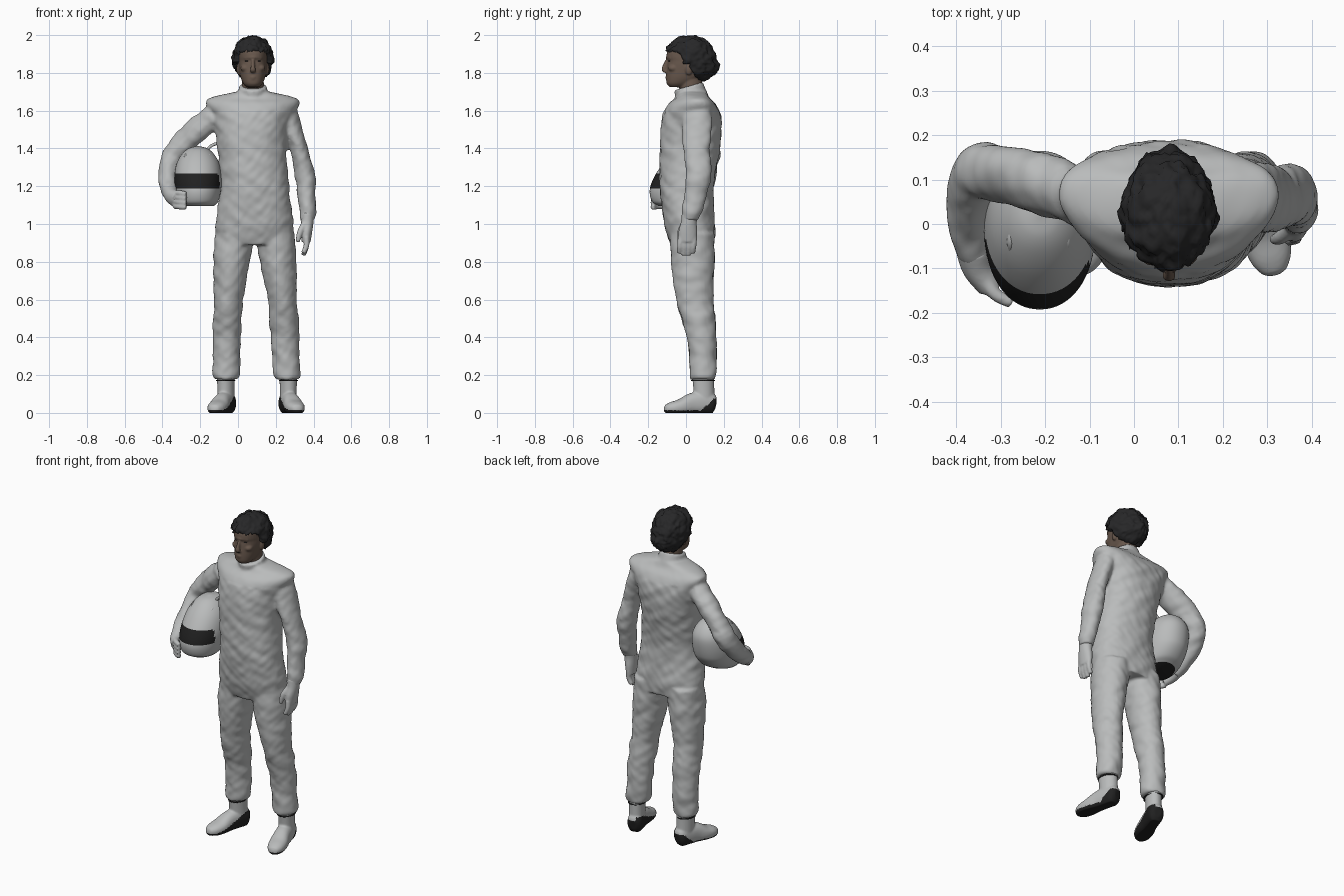
import bpy, bmesh, math
from mathutils import Vector, Matrix, noise


def material(name, r, g, b):
    m = bpy.data.materials.new(name)
    m.diffuse_color = (r, g, b, 1)
    return m


SUIT = material("suit_grey", 0.49, 0.5, 0.5)
DARK = material("sole_black", 0.015, 0.015, 0.015)
HAIR = material("hair_black", 0.02, 0.02, 0.021)
SKIN = material("skin_brown", 0.14, 0.098, 0.074)


def lerp_table(x, table):
    for (a, fa), (b, fb) in zip(table, table[1:]):
        if x <= b:
            return fa + (fb - fa) * max(0, (x - a) / (b - a))
    return table[-1][1]


def tube(bm, pts, flat=False, seg=32, power=2.0, steps=5, ref=(1, 0, 0)):
    """Smooth loft through (x, y, z, radius_u, radius_v) stations."""
    P = [Vector(p) for p in pts]
    P = [2 * P[0] - P[1]] + P + [2 * P[-1] - P[-2]]
    path = []
    for i in range(1, len(P) - 2):
        a, b, c, d = P[i - 1:i + 3]
        for k in range(steps):
            t = k / steps
            path.append(0.5 * (2 * b + (c - a) * t + (2 * a - 5 * b + 4 * c - d) * t * t
                               + (3 * b - a - 3 * c + d) * t ** 3))
    path.append(P[-2])
    rings = []
    for i, p in enumerate(path):
        q, r = path[max(i - 1, 0)], path[min(i + 1, len(path) - 1)]
        t = Vector((0, 0, 1)) if flat else (Vector(r[:3]) - Vector(q[:3])).normalized()
        u = Vector(ref)
        u = (u - t * u.dot(t)).normalized()
        v = t.cross(u)
        ring = []
        for k in range(seg):
            an = 2 * math.pi * k / seg
            c, s = math.cos(an), math.sin(an)
            c = math.copysign(abs(c) ** (2 / power), c)
            s = math.copysign(abs(s) ** (2 / power), s)
            ring.append(bm.verts.new(Vector(p[:3]) + u * c * max(p[3], 0.001) + v * s * max(p[4], 0.001)))
        rings.append(ring)
    for A, B in zip(rings, rings[1:]):
        for k in range(seg):
            bm.faces.new((A[k], A[(k + 1) % seg], B[(k + 1) % seg], B[k]))
    bm.faces.new(rings[0][::-1])
    bm.faces.new(rings[-1])


def ball(bm, centre, radii):
    bmesh.ops.create_uvsphere(bm, u_segments=24, v_segments=16, radius=1,
                              matrix=Matrix.Translation(centre) @ Matrix.Diagonal((*radii, 1)))


def finish(name, bm, mats, voxel=None, smooth=3):
    """Turn a bmesh into an object, optionally fused into one skin."""
    bmesh.ops.recalc_face_normals(bm, faces=bm.faces[:])
    me = bpy.data.meshes.new(name)
    bm.to_mesh(me)
    bm.free()
    ob = bpy.data.objects.new(name, me)
    bpy.context.collection.objects.link(ob)
    if voxel:
        rm = ob.modifiers.new("fuse", 'REMESH')
        rm.mode, rm.voxel_size = 'VOXEL', voxel
        sm = ob.modifiers.new("soften", 'SMOOTH')
        sm.factor, sm.iterations = 0.5, smooth
        dg = bpy.context.evaluated_depsgraph_get()
        me = bpy.data.meshes.new_from_object(ob.evaluated_get(dg))
        ob.modifiers.clear()
        ob.data = me
    me.materials.clear()
    for m in mats:
        me.materials.append(m)
    me.shade_smooth()
    return ob


# Suit: torso, collar, legs and sleeves fused into one skin
bm = bmesh.new()
tube(bm, [(.088, .035, .89, .200, .115), (.088, .022, .98, .207, .133), (.088, .01, 1.08, .196, .136),
          (.09, .003, 1.18, .182, .142), (.08, .01, 1.30, .180, .150), (.075, .02, 1.40, .184, .158),
          (.072, .026, 1.50, .195, .162), (.077, .03, 1.58, .218, .152), (.079, .032, 1.635, .247, .125),
          (.079, .035, 1.668, .225, .09), (.079, .035, 1.70, .09, .075)], flat=True, power=2.2, seg=48)
tube(bm, [(.079, .045, 1.62, .09, .09), (.079, .03, 1.67, .08, .085), (.079, .012, 1.730, .074, .080)])
LEG = [(-.018, .035, .95, .105, .115), (-.033, .035, .80, .097, .115), (-.05, .047, .60, .077, .098),
       (-.055, .066, .50, .077, .089), (-.058, .084, .40, .074, .078), (-.06, .09, .28, .073, .072),
       (-.063, .09, .20, .072, .069), (-.063, .09, .178, .060, .064)]
tube(bm, LEG, flat=True)
tube(bm, [(.175 - x + (.93 - z) * .03, y, z, a, b) for x, y, z, a, b in LEG], flat=True)
tube(bm, [(.255, .04, 1.60, .058, .08), (.29, .04, 1.50, .053, .077), (.327, .058, 1.38, .05, .070),
          (.356, .067, 1.25, .052, .067), (.367, .038, 1.10, .045, .057), (.367, .02, 1.02, .040, .046)], flat=True)
tube(bm, [(-.12, .03, 1.575, .062, .07), (-.20, .06, 1.515, .064, .067), (-.28, .10, 1.44, .062, .064),
          (-.343, .12, 1.36, .06, .062), (-.368, .07, 1.28, .054, .056), (-.370, 0, 1.21, .047, .05),
          (-.356, -.07, 1.16, .042, .044)])
suit = finish("racing_suit", bm, [SUIT], voxel=0.009)

# Rounded-back shoulders and cloth creases
bm = bmesh.new()
bm.from_mesh(suit.data)
bm.normal_update()
moves = []
for v in bm.verts:
    c = v.co
    n = noise.noise(Vector((c.x * 9, c.y * 9, c.z * 19 + c.x * 12)))
    n += .6 * noise.noise(Vector((c.x * 17, c.y * 17, c.z * 24 - c.x * 20)))
    p = c + v.normal * (0.0055 * n * (1 if c.z < 1.6 else 0.3))
    wide = min(1, max(0, (c.z - 1.4) / .15)) * min(1, abs(c.x - .085) / .24) ** 2
    p.y += .035 * wide
    moves.append(p)
for v, p in zip(bm.verts, moves):
    v.co = p
bm.to_mesh(suit.data)
bm.free()

# Gloves: hanging hand and hand gripping the helmet
bm = bmesh.new()
tube(bm, [(.367, .022, 1.06, .036, .044), (.366, .015, 1.01, .034, .042), (.363, .01, .96, .030, .050),
          (.360, .008, .905, .024, .048)], flat=True)
for i in range(4):
    y = -.028 + i * .024
    tip = .846 - .012 * (i in (1, 2))
    tube(bm, [(.362, y, .93, .016, .016), (.362, y - .004, .885, .015, .015),
              (.346, y - .008, tip, .013, .013)], seg=16)
tube(bm, [(.352, -.01, 1.0, .018, .018), (.33, -.03, .96, .016, .016), (.315, -.035, .905, .012, .012)], seg=16)
tube(bm, [(-.360, -.05, 1.175, .043, .043), (-.350, -.095, 1.148, .038, .044), (-.322, -.135, 1.128, .032, .048)])
for i in range(4):
    z = 1.094 + i * .024
    tube(bm, [(-.335, -.125, z, .015, .015), (-.312, -.158, z - .002, .015, .015),
              (-.275, -.178, z - .006, .013, .013)], seg=16, ref=(0, 0, 1))
finish("gloves", bm, [SUIT], voxel=0.006)

# Boots with dark heel and sole
for name, x0, turn, inner in (("right_boot", -.065, -18, 1), ("left_boot", .267, 14, -1)):
    bm = bmesh.new()
    tube(bm, [(0, .068, .045, .022, .03), (0, .05, .048, .042, .056), (0, 0, .053, .046, .062),
              (0, -.06, .048, .047, .057), (0, -.12, .032, .053, .042), (0, -.17, .024, .047, .034),
              (0, -.203, .02, .028, .022), (0, -.212, .02, .008, .008)], power=2.3)
    tube(bm, [(0, .008, .05, .044, .056), (0, .005, .12, .044, .056), (0, .0, .21, .046, .06)], flat=True)
    boot = finish(name, bm, [SUIT, DARK], voxel=0.006)
    for v in boot.data.vertices:
        v.co.z = max(v.co.z, 0)
    for f in boot.data.polygons:
        c = f.center
        top = .013 + .063 * min(1, max(0, (c.y + .02) / .07))
        if c.x * inner > .015:
            top = max(top, lerp_table(c.y, [(-.18, .015), (-.08, .045), (.03, .095)]))
        f.material_index = int(c.z < top)
    boot.data.transform(Matrix.Translation((x0, .09, 0)) @ Matrix.Rotation(math.radians(turn), 4, 'Z'))
    # Thin dark seam under the trouser hem
    bm = bmesh.new()
    tube(bm, [(x0, .09, .168, .050, .062), (x0, .09, .173, .051, .063)], flat=True, steps=1)
    finish(name + "_trim", bm, [DARK])

# Helmet leaning back, with visor band and dark neck opening
bm = bmesh.new()
HX = -.212
tube(bm, [(HX, (f + b) / 2, z, w, (b - f) / 2) for z, w, f, b in (
    (1.095, .085, -.145, .06), (1.12, .108, -.180, .10), (1.18, .122, -.192, .14), (1.25, .125, -.168, .16),
    (1.32, .113, -.122, .163), (1.37, .085, -.075, .138), (1.40, .05, -.03, .098), (1.412, .008, .02, .045))],
    flat=True, seg=64, steps=8, power=2.1)
helmet = finish("helmet", bm, [SUIT, DARK])
for f in helmet.data.polygons:
    c = f.center
    visor = 1.19 < c.z < 1.272 and c.y < -.06 - .24 * (c.x - HX)
    f.material_index = int(visor or c.z < 1.0955)
for v in helmet.data.vertices:
    v.co.z += 1.2 * max(0, v.co.y + .05) * max(0, 1.2 - v.co.z)
# Helmet ridges and strap
bm = bmesh.new()
for x in (-.278, -.150):
    tube(bm, [(x, -.065, 1.345, .003, .003), (x, -.04, 1.363, .008, .008), (x, -.01, 1.375, .003, .003)], seg=12)
tube(bm, [(-.17, .02, 1.385, .008, .008), (-.14, .02, 1.415, .008, .008), (-.10, .02, 1.43, .008, .008)],
     seg=12, ref=(0, 1, 0))
finish("helmet_fittings", bm, [SUIT])

# Head: skull, neck, nose, brow, lips, ears
bm = bmesh.new()
FX = .079
tube(bm, [(FX, (f + b) / 2, z, w, (b - f) / 2) for z, f, b, w in (
    (1.724, -.086, .0, .032), (1.742, -.102, .03, .050), (1.77, -.105, .08, .063), (1.80, -.104, .11, .070),
    (1.84, -.100, .12, .075), (1.865, -.097, .125, .076), (1.885, -.103, .13, .076), (1.92, -.097, .13, .074),
    (1.95, -.07, .11, .06))], flat=True, power=2.25)
tube(bm, [(FX, .035, 1.66, .06, .065), (FX, .025, 1.74, .058, .062), (FX, .02, 1.80, .055, .06)], flat=True)
tube(bm, [(FX, -.095, 1.875, .008, .009), (FX, -.110, 1.84, .010, .012), (FX, -.117, 1.816, .015, .012),
          (FX, -.098, 1.805, .013, .008)], seg=16)
for z, w, y, r in ((1.882, .045, -.097, .010), (1.777, .022, -.104, .006), (1.768, .02, -.102, .006)):
    tube(bm, [(FX - w, y + w * .35, z - .004, r * .6, r * .6), (FX, y, z, r, r),
              (FX + w, y + w * .35, z - .004, r * .6, r * .6)], seg=16, ref=(0, 0, 1))
for s in (-1, 1):
    ball(bm, (FX + s * .075, .015, 1.82), (.012, .02, .032))
    ball(bm, (FX + s * .040, -.066, 1.825), (.026, .028, .02))
finish("head", bm, [SKIN], voxel=0.005)

# Eyes
bm = bmesh.new()
for s in (-1, 1):
    ball(bm, (FX + s * .031, -.088, 1.863), (.011, .005, .003))
finish("eyes", bm, [HAIR])

# Hair: lumpy cap, tucked into the skull below the hairline
bm = bmesh.new()
bmesh.ops.create_icosphere(bm, subdivisions=5, radius=1)
C = Vector((.077, .023, 1.873))
LINE = [(-.1, 1.915), (-.035, 1.910), (-.015, 1.845), (.015, 1.84), (.04, 1.79), (.07, 1.752), (.2, 1.745)]
for v in bm.verts:
    d = v.co.copy()
    n = noise.noise(d * 3.4) + 0.8 * noise.noise(d * 7 + Vector((3, 1, 5))) + .35 * noise.noise(d * 14)
    nape = 1 + .45 * max(0, d.y) * max(0, -d.z)
    p = C + Vector((d.x * .108, d.y * .137 * nape, d.z * .124)) * (1 + .085 * n)
    wob = .012 * noise.noise(d * 8)
    if p.z < lerp_table(p.y, LINE) + wob:
        p = C + (p - C) * .5
    p.z = min(p.z, 2.0)
    v.co = p
finish("hair", bm, [HAIR])
